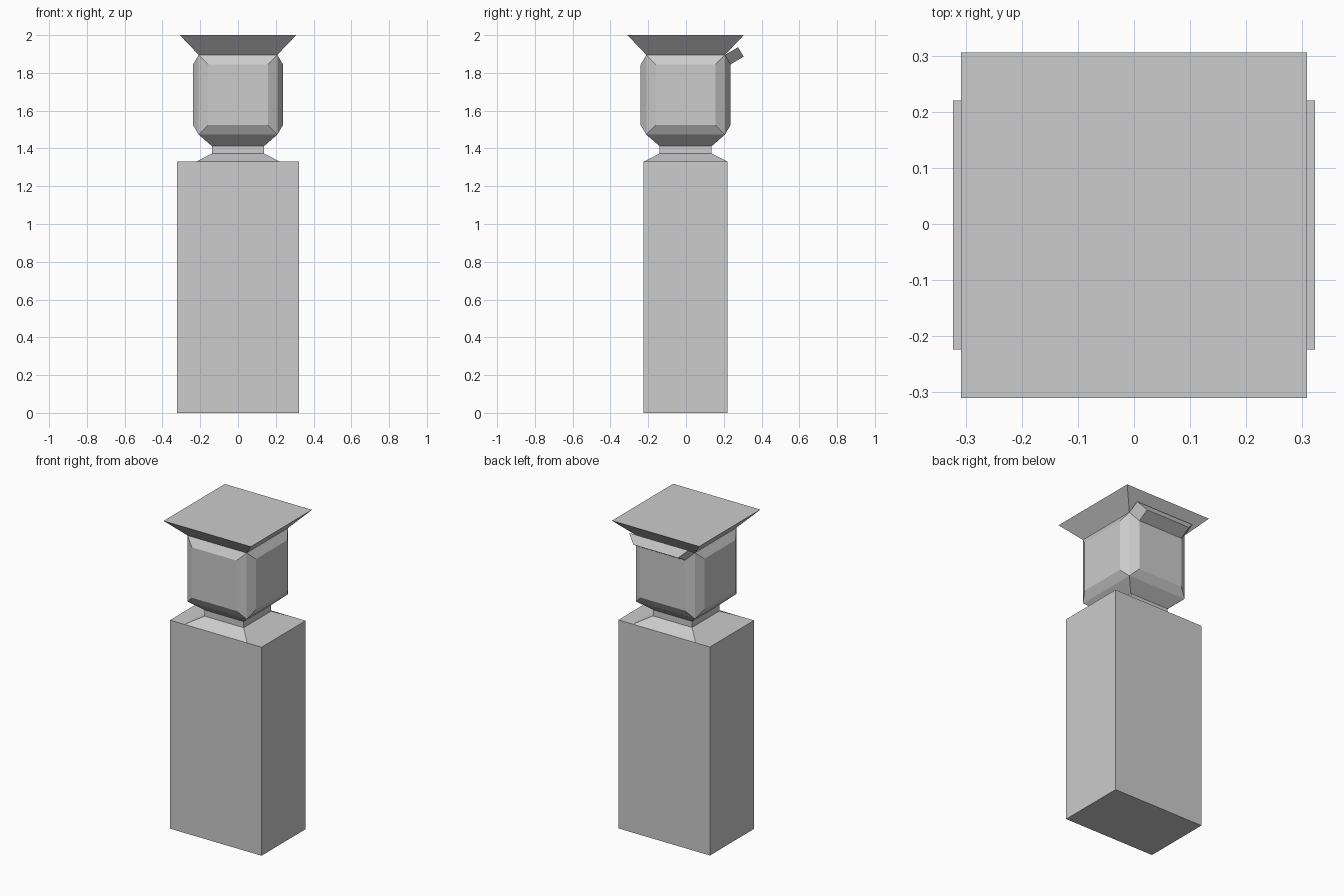
import bpy
import bmesh
from mathutils import Vector

old = bpy.data.objects.get("Cube")
if old:
    bpy.data.objects.remove(old, do_unlink=True)

grey = bpy.data.materials.new("light grey")
grey.use_nodes = True
grey.diffuse_color = (0.604, 0.604, 0.604, 1)
grey.node_tree.nodes["Principled BSDF"].inputs["Base Color"].default_value = grey.diffuse_color

CENTRE_Y = -0.002


def stack(bm, rings, cap_bottom=False, cap_top=False):
    """Join rectangular rings given as (half width, half depth, height)."""
    loops = []
    for hx, hy, z in rings:
        corners = ((-hx, -hy), (hx, -hy), (hx, hy), (-hx, hy))
        loops.append([bm.verts.new((x, y + CENTRE_Y, z)) for x, y in corners])
    for low, high in zip(loops, loops[1:]):
        for i in range(4):
            j = (i + 1) % 4
            bm.faces.new((low[i], low[j], high[j], high[i]))
    if cap_bottom:
        bm.faces.new(loops[0][::-1])
    if cap_top:
        bm.faces.new(loops[-1])
    bm.normal_update()


def finish(bm, name):
    mesh = bpy.data.meshes.new(name)
    bm.to_mesh(mesh)
    bm.free()
    mesh.materials.append(grey)
    obj = bpy.data.objects.new(name, mesh)
    bpy.context.collection.objects.link(obj)


# Tall block body
bm = bmesh.new()
stack(bm, [(0.323, 0.222, 0), (0.323, 0.222, 1.33)], True, True)
finish(bm, "body")

# Sloped shoulders, straight neck and flare under the head
bm = bmesh.new()
stack(bm, [(h, h, z) for h, z in
           ((0.222, 1.33), (0.138, 1.373), (0.138, 1.412), (0.208, 1.473))])
finish(bm, "shoulders_and_neck")

# Head with a raised, bevelled panel on each side
bm = bmesh.new()
stack(bm, [(0.208, 0.208, 1.473), (0.208, 0.208, 1.895)])
bmesh.ops.inset_individual(bm, faces=bm.faces[:], thickness=0.071, depth=0.03)
bm.normal_update()

# Ledge pulled out of the upper bevel of the back panel
ledge = max(bm.faces, key=lambda f: f.normal.dot(Vector((0, 0.92, 0.39))))
push = ledge.normal * 0.081
result = bmesh.ops.extrude_face_region(bm, geom=[ledge])
bmesh.ops.translate(bm, vec=push,
                    verts=[g for g in result["geom"] if isinstance(g, bmesh.types.BMVert)])
if ledge.is_valid:
    bmesh.ops.delete(bm, geom=[ledge], context='FACES_ONLY')
bmesh.ops.recalc_face_normals(bm, faces=bm.faces[:])
finish(bm, "head")

# Flared flat-topped hat
bm = bmesh.new()
stack(bm, [(0.208, 0.208, 1.895), (0.308, 0.308, 2.0)], cap_top=True)
finish(bm, "hat")
